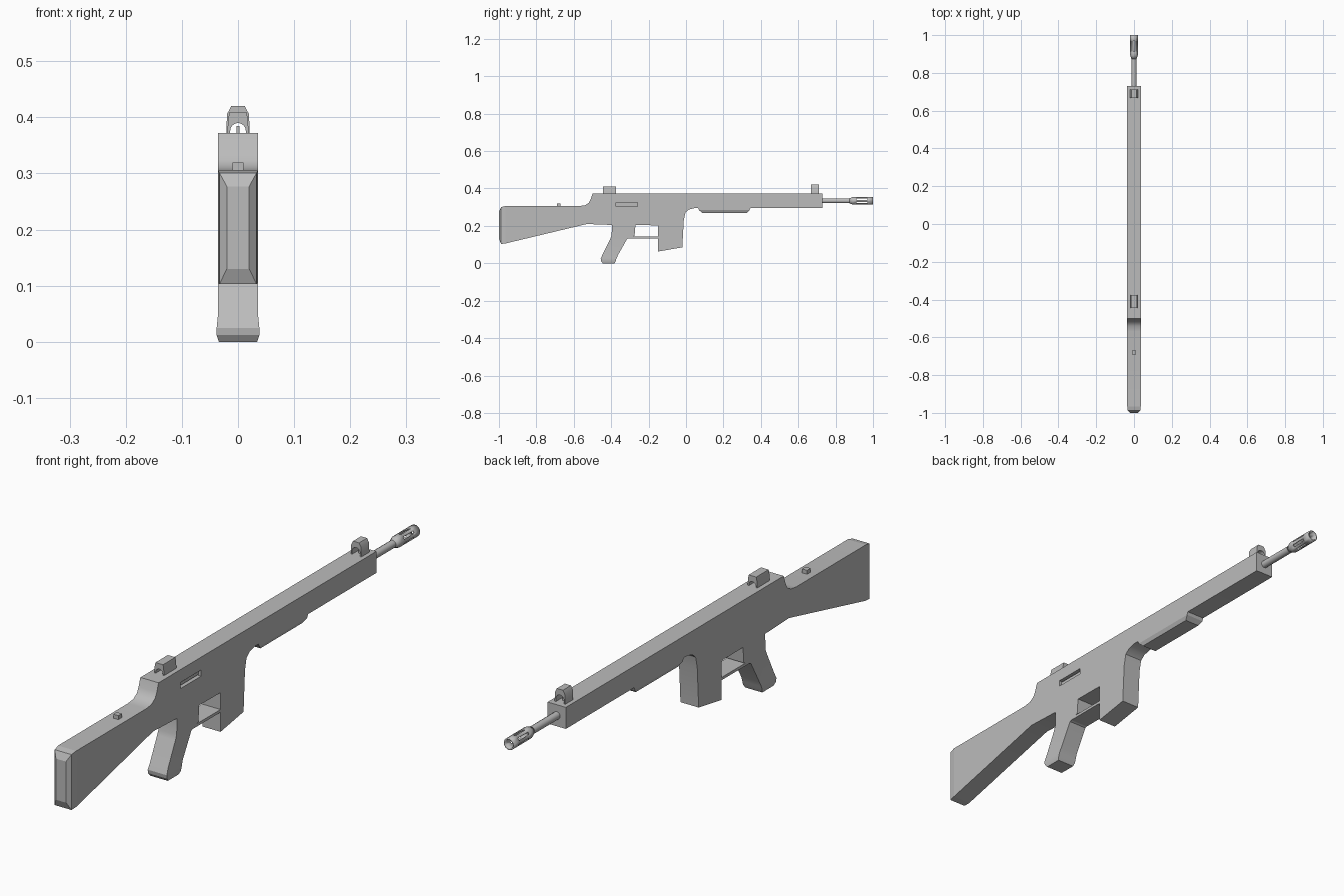
import bpy, bmesh, math

if "Cube" in bpy.data.objects:
    bpy.data.objects.remove(bpy.data.objects["Cube"], do_unlink=True)

grey = bpy.data.materials.new("plain grey")
grey.use_nodes = True
grey.diffuse_color = (0.5, 0.5, 0.5, 1)
grey.node_tree.nodes["Principled BSDF"].inputs["Base Color"].default_value = (0.5, 0.5, 0.5, 1)

HALF = 0.036      # half width of the body
BORE = 0.334      # height of the barrel axis


def finish(name, bm, angle=35):
    bmesh.ops.recalc_face_normals(bm, faces=bm.faces[:])
    mesh = bpy.data.meshes.new(name)
    bm.to_mesh(mesh)
    bm.free()
    mesh.materials.append(grey)
    ob = bpy.data.objects.new(name, mesh)
    bpy.context.collection.objects.link(ob)
    bpy.ops.object.select_all(action="DESELECT")
    ob.select_set(True)
    bpy.context.view_layer.objects.active = ob
    bpy.ops.object.shade_smooth_by_angle(angle=math.radians(angle))
    return ob


def loft(name, rings, caps=True, skip=None, angle=35):
    """Skin a list of closed rings; skip(ring, side) leaves openings."""
    bm = bmesh.new()
    loops = [[bm.verts.new(p) for p in ring] for ring in rings]
    n = len(rings[0])
    for i in range(len(loops) - 1):
        a, b = loops[i], loops[i + 1]
        for j in range(n):
            if not (skip and skip(i, j)):
                k = (j + 1) % n
                bm.faces.new((a[j], a[k], b[k], b[j]))
    if caps:
        bm.faces.new(loops[0])
        bm.faces.new(loops[-1])
    return finish(name, bm, angle)


def slab(name, profile, x0=-HALF, x1=HALF):
    """Side profile of (y, z) points, extruded across the width."""
    return loft(name, [[(x, y, z) for y, z in profile] for x in (x0, x1)])


def box(name, x0, x1, y0, y1, z0, z1):
    return slab(name, [(y0, z0), (y1, z0), (y1, z1), (y0, z1)], x0, x1)


def circle(y, r, n=12):
    turn = [2 * math.pi * (j + 0.5) / n for j in range(n)]
    return [(r * math.cos(t), y, BORE + r * math.sin(t)) for t in turn]


def apply(ob, kind, **settings):
    bpy.context.view_layer.objects.active = ob
    mod = ob.modifiers.new(kind.title(), kind)
    for key, value in settings.items():
        setattr(mod, key, value)
    bpy.ops.object.modifier_apply(modifier=mod.name)


# Body: stock, receiver, magazine and fore-end in one side profile
body = slab("body", [
    (-0.965, 0.306), (-0.57, 0.306), (-0.54, 0.31), (-0.52, 0.323),
    (-0.51, 0.342), (-0.5, 0.372), (0.73, 0.372), (0.73, 0.295),
    (0.045, 0.295), (0.015, 0.287), (-0.003, 0.272), (-0.012, 0.23),
    (-0.02, 0.085), (-0.15, 0.063), (-0.15, 0.203), (-0.395, 0.205),
    (-0.53, 0.21), (-0.965, 0.106)])

# Ejection slot with a bolt bar inside it
cutter = box("slot_cutter", HALF - 0.015, HALF + 0.02, -0.375, -0.26, 0.304, 0.326)
cutter.hide_render = True
apply(body, "BOOLEAN", operation="DIFFERENCE", object=cutter, solver="EXACT")
bpy.data.objects.remove(cutter, do_unlink=True)
box("bolt_bar", HALF - 0.016, HALF - 0.007, -0.37, -0.265, 0.31, 0.32)


# Butt pad: rounded rear end of the stock
def rear(y, z0, z1, w):
    return [(-w, y, z0), (w, y, z0), (w, y, z1), (-w, y, z1)]


loft("butt_pad", [rear(-0.965, 0.106, 0.306, HALF), rear(-0.988, 0.103, 0.301, 0.033),
                  rear(-1.0, 0.13, 0.277, 0.02)], angle=10)


# Grip, flared at its foot
def level(y0, y1, z, w):
    return [(-w, y0, z), (w, y0, z), (w, y1, z), (-w, y1, z)]


loft("grip", [level(*s) for s in (
    (-0.395, -0.27, 0.208, HALF), (-0.398, -0.275, 0.147, HALF),
    (-0.405, -0.315, 0.13, HALF), (-0.447, -0.363, 0.045, HALF),
    (-0.456, -0.372, 0.025, 0.038), (-0.454, -0.376, 0.012, 0.038),
    (-0.445, -0.382, 0.0, 0.034))], angle=20)

# Trigger guard
box("trigger_guard", -HALF, HALF, -0.32, -0.15, 0.133, 0.143)


# Handguard with chamfered lower edges
def under(y0, y1, z, w):
    return level(y0, y1, z, w)


loft("handguard", [under(0.062, 0.345, 0.298, HALF), under(0.07, 0.34, 0.284, HALF),
                   under(0.085, 0.325, 0.27, 0.029)], angle=20)


# Sights: short tunnels open along the barrel
def sight(name, y0, y1, low, top, wide, narrow, hole):
    outer = [(wide, low), (wide * 0.93, top - 0.014), (narrow, top)]
    steps = [math.pi * i / 8 for i in range(9)]
    inner = [(-hole * math.cos(t), top - 0.02 - hole + hole * math.sin(t)) for t in steps]
    outline = outer + [(-x, z) for x, z in reversed(outer)]
    outline += [(-hole, low)] + inner + [(hole, low)]
    return loft(name, [[(x, y, z) for x, z in outline] for y in (y0, y1)])


front = sight("front_sight", 0.667, 0.712, 0.37, 0.42, 0.021, 0.012, 0.016)
sight("rear_sight", -0.445, -0.375, 0.37, 0.41, 0.019, 0.015, 0.014)
box("front_sight_post", -0.003, 0.003, 0.686, 0.692, 0.37, 0.385)

# Stock button
box("stock_button", -0.01, 0.01, -0.69, -0.67, 0.303, 0.32)

# Barrel
loft("barrel", [circle(0.72, 0.0135), circle(0.885, 0.0135)])

# Slotted muzzle tube
muzzle = loft("muzzle", [circle(y, r) for y, r in (
    (0.872, 0.013), (0.892, 0.021), (0.912, 0.021), (0.97, 0.021), (1.0, 0.021))],
    caps=False, skip=lambda i, j: i == 2 and j % 2 == 0)
apply(muzzle, "SOLIDIFY", thickness=0.005, offset=-1)
